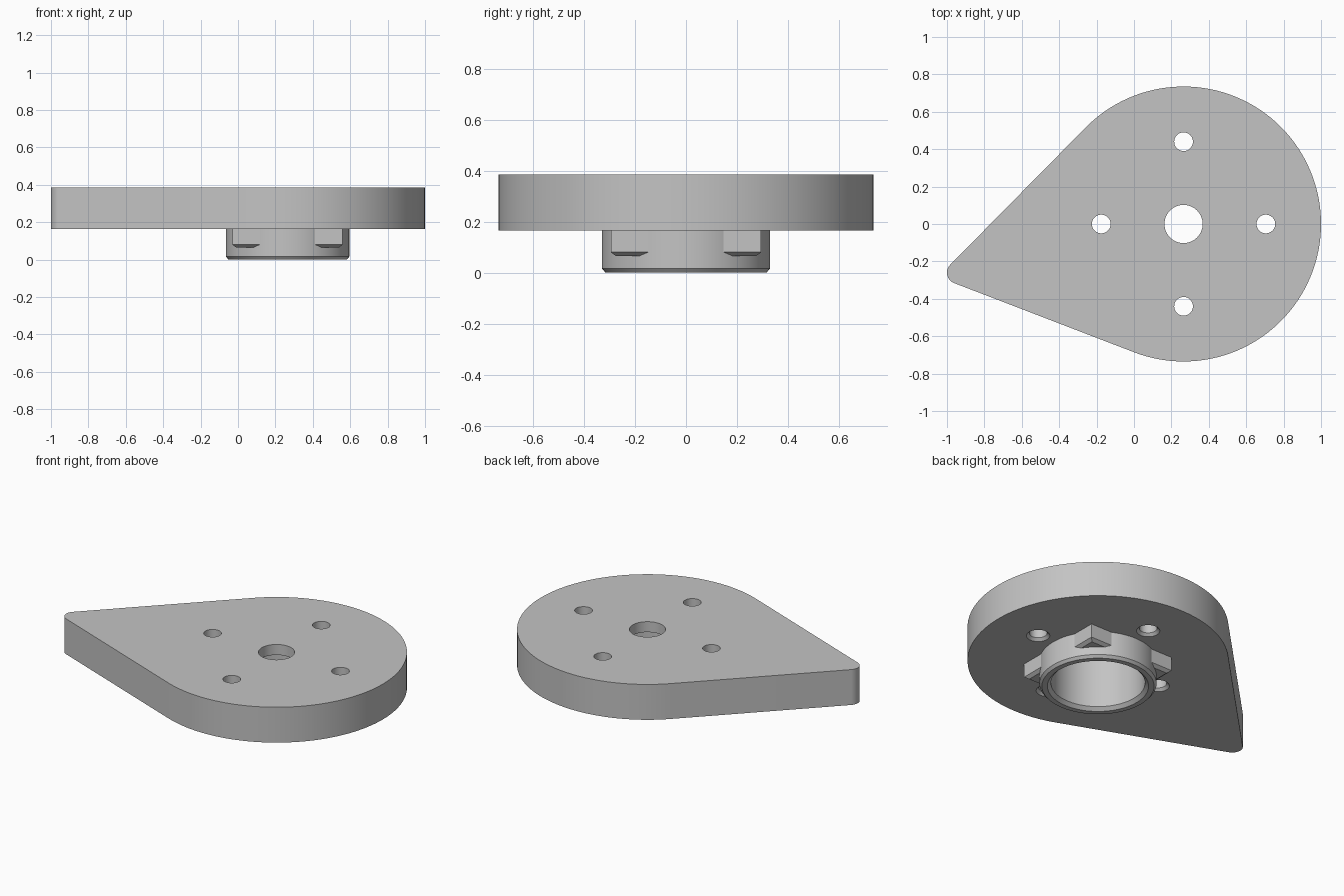
import bpy, bmesh, math

if "Cube" in bpy.data.objects:
    bpy.data.objects.remove(bpy.data.objects["Cube"])

CX = 0.265                      # axis of the round end
Z0, Z1 = 0.165, 0.385           # plate underside and top
grey = bpy.data.materials.new("plain grey")
grey.diffuse_color = (0.55, 0.55, 0.55, 1)
grey.use_nodes = True
grey.node_tree.nodes["Principled BSDF"].inputs["Base Color"].default_value = grey.diffuse_color


def finish(name, bm):
    bmesh.ops.recalc_face_normals(bm, faces=bm.faces)
    me = bpy.data.meshes.new(name)
    bm.to_mesh(me)
    bm.free()
    me.materials.append(grey)
    ob = bpy.data.objects.new(name, me)
    bpy.context.collection.objects.link(ob)
    return ob


def loft(name, rings, closed=False):
    """Skin equal-length point rings; cap the ends unless closed."""
    bm = bmesh.new()
    rows = [[bm.verts.new(p) for p in r] for r in rings]
    n = len(rows[0])
    pairs = list(zip(rows, rows[1:])) + ([(rows[-1], rows[0])] if closed else [])
    for a, b in pairs:
        for i in range(n):
            j = (i + 1) % n
            bm.faces.new((a[i], a[j], b[j], b[i]))
    if not closed:
        bm.faces.new(rows[0])
        bm.faces.new(rows[-1])
    return finish(name, bm)


def circle(x, y, z, r, n):
    return [(x + r * math.cos(2 * math.pi * i / n),
             y + r * math.sin(2 * math.pi * i / n), z) for i in range(n)]


def lathe(name, profile, x=CX, y=0.0, n=96, closed=False):
    return loft(name, [circle(x, y, z, r, n) for r, z in profile], closed)


def smooth(ob):
    bpy.ops.object.select_all(action='DESELECT')
    ob.select_set(True)
    bpy.context.view_layer.objects.active = ob
    bpy.ops.object.shade_smooth_by_angle(angle=math.radians(25))


# Teardrop outline: large arc and small tip arc joined by tangents
R, r, tx, ty = 0.735, 0.06, -0.94, -0.26
axis = math.atan2(ty, tx - CX)
half = math.acos((R - r) / math.hypot(tx - CX, ty))


def arc(x, y, rad, a0, a1, n):
    return [(x + rad * math.cos(a0 + (a1 - a0) * i / n),
             y + rad * math.sin(a0 + (a1 - a0) * i / n)) for i in range(n + 1)]


outline = (arc(CX, 0, R, axis + half, axis - half + 2 * math.pi, 96)
           + arc(tx, ty, r, axis - half, axis + half, 16))
plate = loft("teardrop_plate", [[(x, y, z) for x, y in outline] for z in (Z0, Z1)])

# Bore with a narrow lip at the top, and four chamfered bolt holes
cutters = [lathe("bore_cutter", [(0.265, 0.1), (0.265, 0.32), (0.102, 0.32), (0.102, 0.5)])]
for k in range(4):
    a = k * math.pi / 2
    cutters.append(lathe("bolt_hole_cutter",
                         [(0.066, 0.1), (0.066, Z0), (0.05, Z0 + 0.016), (0.05, 0.5)],
                         CX + 0.44 * math.cos(a), 0.44 * math.sin(a), 40))
bpy.context.view_layer.objects.active = plate
for c in cutters:
    m = plate.modifiers.new("hole", 'BOOLEAN')
    m.operation, m.solver, m.object = 'DIFFERENCE', 'EXACT', c
    bpy.ops.object.modifier_apply(modifier=m.name)
    bpy.data.objects.remove(c)
smooth(plate)

# Hub ring under the plate, chamfered inside and outside
hub = lathe("hub_ring", [(0.265, Z0), (0.33, Z0), (0.33, 0.016), (0.316, 0),
                         (0.285, 0), (0.265, 0.02)], closed=True)
smooth(hub)

# Four square corner lugs around the hub, chamfered underneath
s, t, q = 0.295, 0.275, 0.14
for sx in (1, -1):
    for sy in (1, -1):
        rings = [[(CX + sx * x, sy * y, z) for x, y in ((e, q), (e, e), (q, e))]
                 for e, z in ((t, 0.065), (s, 0.08), (s, Z0))]
        loft("corner_lug", rings)
